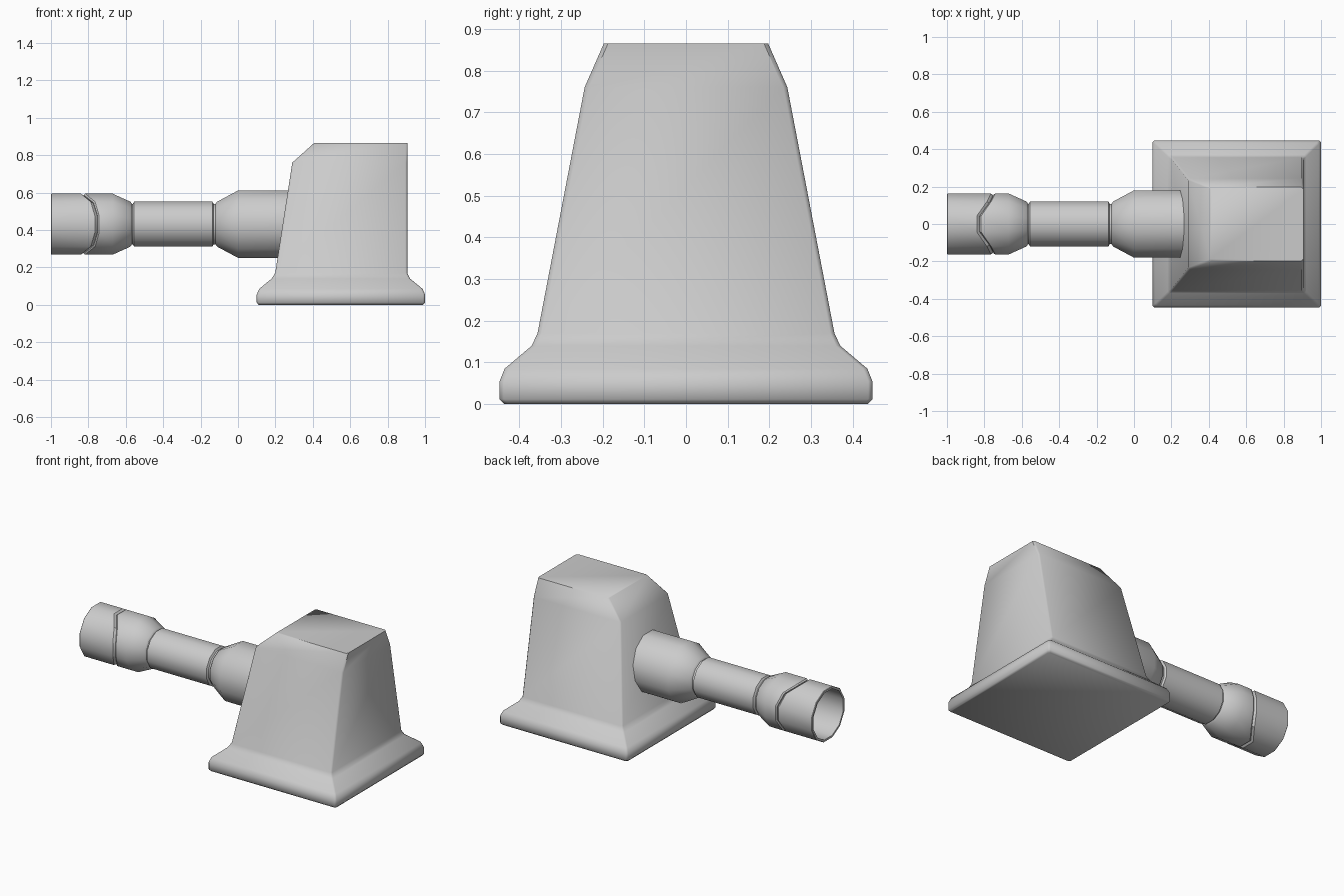
import bpy, bmesh
from math import sin, cos, pi, radians

if "Cube" in bpy.data.objects:
    bpy.data.objects.remove(bpy.data.objects["Cube"])

AXIS_Z = 0.431
SIDES = 12


def finish(name, bm, angle=32):
    bmesh.ops.recalc_face_normals(bm, faces=bm.faces)
    me = bpy.data.meshes.new(name)
    bm.to_mesh(me)
    bm.free()
    ob = bpy.data.objects.new(name, me)
    bpy.context.collection.objects.link(ob)
    bpy.ops.object.select_all(action='DESELECT')
    ob.select_set(True)
    bpy.context.view_layer.objects.active = ob
    bpy.ops.object.shade_smooth_by_angle(angle=radians(angle))
    return ob


def bridge(bm, a, b):
    n = len(a)
    for i in range(n):
        bm.faces.new((a[i], a[(i + 1) % n], b[(i + 1) % n], b[i]))


def tube(name, profile, closed=False):
    """Revolve (x, radius[, notch shift]) points around the pipe axis."""
    bm = bmesh.new()
    rings = []
    for x, r, *shift in profile:
        ring = []
        for i in range(SIDES):
            a = 2 * pi * (i + 0.5) / SIDES
            r2 = r / cos(pi / SIDES)
            # collar seam steps back along the top and bottom
            dx = shift[0] * max(0, (abs(sin(a)) - 0.6) / 0.366) if shift else 0
            ring.append(bm.verts.new((x + dx, r2 * cos(a), AXIS_Z + r2 * sin(a))))
        rings.append(ring)
    for a, b in zip(rings, rings[1:]):
        bridge(bm, a, b)
    if closed:
        bridge(bm, rings[-1], rings[0])
    else:
        bm.faces.new(rings[0])
        bm.faces.new(rings[-1])
    return finish(name, bm)


# Housing: flared foot, tapered walls, sloped top (z, x min, x max, half width)
bm = bmesh.new()
levels = [
    (0.0, 0.11, 0.99, 0.435), (0.012, 0.10, 1.0, 0.447),
    (0.055, 0.10, 1.0, 0.447), (0.085, 0.113, 0.987, 0.435),
    (0.14, 0.18, 0.92, 0.37), (0.17, 0.199, 0.905, 0.356),
    (0.76, 0.29, 0.905, 0.243), (0.865, 0.407, 0.905, 0.197),
]
c = 0.01  # narrow corner chamfer
rings = []
for z, x0, x1, w in levels:
    pts = [(x0 + c, -w), (x1 - c, -w), (x1, -w + c), (x1, w - c),
           (x1 - c, w), (x0 + c, w), (x0, w - c), (x0, -w + c)]
    rings.append([bm.verts.new((x, y, z)) for x, y in pts])
for a, b in zip(rings, rings[1:]):
    bridge(bm, a, b)
bm.faces.new(rings[0])
bm.faces.new(rings[-1])
finish("housing", bm, 46)

# Pipe: straight middle section with narrow grooves at both ends
tube("pipe", [(-0.60, 0.108), (-0.563, 0.108), (-0.555, 0.12),
              (-0.137, 0.12), (-0.13, 0.108), (-0.09, 0.108)])

# Flared socket entering the housing
tube("socket", [(-0.12, 0.108), (-0.112, 0.12), (0.0, 0.18), (0.34, 0.18)])

# Collar tapering down to the pipe, hollow inside
tube("collar", [(-0.75, 0.148, -0.075), (-0.75, 0.157, -0.075), (-0.742, 0.163, -0.075),
                (-0.67, 0.163), (-0.575, 0.12), (-0.567, 0.108),
                (-0.60, 0.108), (-0.67, 0.148)], closed=True)

# Open end sleeve with notched seam
tube("end_sleeve", [(-1.0, 0.148), (-1.0, 0.16), (-0.997, 0.163),
                    (-0.765, 0.163, -0.075), (-0.757, 0.157, -0.075),
                    (-0.75, 0.148, -0.075)], closed=True)
